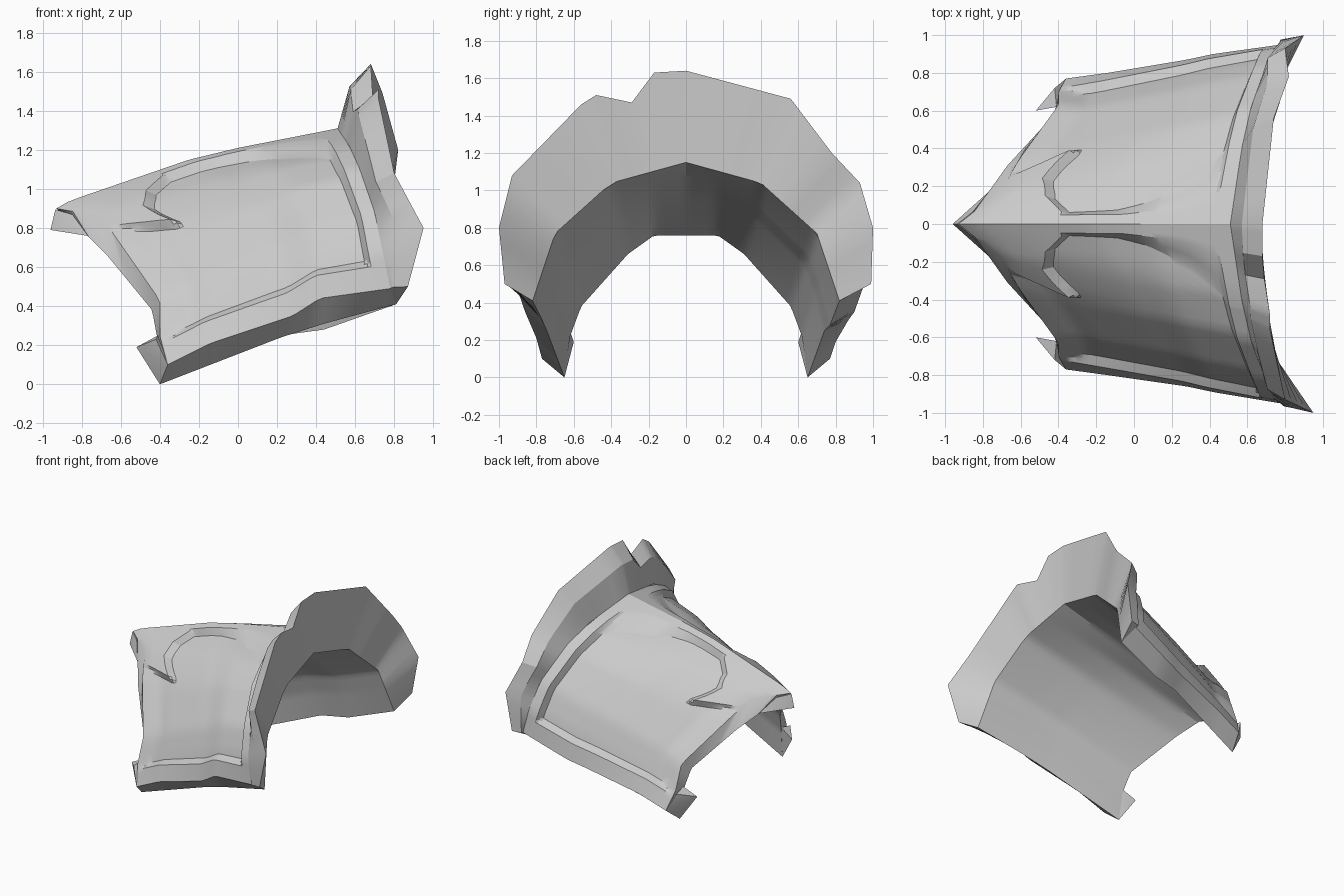
import bpy, bmesh, math
from mathutils import Vector

if "Cube" in bpy.data.objects:
    bpy.data.objects.remove(bpy.data.objects["Cube"])

steel = bpy.data.materials.new("light_grey")
steel.diffuse_color = (0.6, 0.6, 0.6, 1)
steel.use_nodes = True
steel.node_tree.nodes["Principled BSDF"].inputs["Base Color"].default_value = steel.diffuse_color


def V(pts):
    return [Vector(p) for p in pts]


def along(curve, t):
    """Point at fraction t of a polyline's length."""
    seg = [(b - a).length for a, b in zip(curve, curve[1:])]
    d = t * sum(seg)
    for i, s in enumerate(seg):
        if d <= s or i == len(seg) - 1:
            return curve[i].lerp(curve[i + 1], min(1, d / s))
        d -= s


def coons(ridge, bottom, cuff, end, u, v):
    """Patch spanned by four boundary curves (u around the arch, v along it)."""
    r, b, c, e = along(ridge, v), along(bottom, v), along(cuff, u), along(end, u)
    corners = (cuff[0] * (1 - v) + end[0] * v) * (1 - u) + (cuff[-1] * (1 - v) + end[-1] * v) * u
    return r * (1 - u) + b * u + c * (1 - v) + e * v - corners


def finish(name, bm, angle=25):
    bmesh.ops.remove_doubles(bm, verts=bm.verts, dist=0.0005)
    bmesh.ops.recalc_face_normals(bm, faces=bm.faces)
    me = bpy.data.meshes.new(name)
    bm.to_mesh(me)
    bm.free()
    me.materials.append(steel)
    ob = bpy.data.objects.new(name, me)
    bpy.context.collection.objects.link(ob)
    bpy.ops.object.select_all(action='DESELECT')
    ob.select_set(True)
    bpy.context.view_layer.objects.active = ob
    bpy.ops.object.shade_smooth_by_angle(angle=math.radians(angle))
    return ob


def hull(name, pts):
    bm = bmesh.new()
    for p in pts:
        bm.verts.new(p)
    bmesh.ops.convex_hull(bm, input=bm.verts)
    finish(name, bm)


# Boundary curves of one half, outer skin (lower edge differs front and back)
ridge_out = V([(-.93, 0, .9), (-.86, 0, .94), (-.25, 0, 1.15), (0, 0, 1.21), (.51, 0, 1.31)])
cuff_out = V([(-.93, 0, .9), (-.7, .18, .86), (-.61, .34, .73), (-.40, .63, .43),
              (-.40, .70, .25), (-.36, .77, .10)])
joint = V([(.51, 0, 1.31), (.57, .4, 1.22), (.62, .62, 1.11), (.70, .84, .88),
           (.74, .93, .68), (.78, .95, .49)])
bottom_out = {
    -1: V([(-.36, .77, .10), (-.14, .80, .21), (.28, .86, .35), (.42, .89, .44), (.78, .95, .49)]),
    1: V([(-.36, .77, .10), (-.14, .80, .19), (.28, .87, .31), (.42, .90, .35), (.78, .95, .49)])}
# Boundary curves of one half, inner skin
ridge_in = V([(-.77, 0, .76), (.67, 0, 1.15)])
cuff_in = V([(-.77, 0, .76), (-.77, .17, .76), (-.67, .31, .66),
             (-.44, .56, .38), (-.41, .62, .22), (-.40, .65, 0)])
inner_rim = V([(.67, 0, 1.15), (.70, .4, 1.04), (.75, .7, .77), (.81, .82, .41)])
bottom_in = {
    -1: V([(-.40, .65, 0), (.22, .74, .24), (.44, .77, .31), (.81, .82, .41)]),
    1: V([(-.40, .65, 0), (.22, .74, .25), (.44, .77, .28), (.81, .82, .41)])}


def table(pts, x):
    for (a, b), (c, d) in zip(pts, pts[1:]):
        if x <= c:
            return b + (d - b) * max(0, (x - a) / (c - a))
    return pts[-1][1]


# Panel outline in patch space: step top, step foot, hook edge, hook underside
U1, V1, W = .91, .94, .03


def top_edge(v):
    return table([(0, .05), (.6, .045), (.8, .07), (.94, .13)], v)


def top_foot(v):
    return table([(0, .08), (.55, .08), (.66, .11), (.82, .20), (.94, .33)], v)


def hook_edge(u):
    return table([(.06, .36), (.10, .31), (.16, .23), (.26, .16), (.33, .18), (.40, .22)], u)


def hook_under(v):
    return .29 + .5 * min(v, .22)


def steps(knots, counts):
    out = [0.0]
    for a, b, n in zip(knots, knots[1:], counts):
        out += [a + (b - a) * k / n for k in range(1, n + 1)]
    return out


def u_lines(v):
    a, f = top_edge(v), top_foot(v)
    h = max(hook_under(v), f + .03)
    return steps([0, a, f, h, h + W, U1 - W, U1, 1], [3, 2, 8, 2, 12, 2, 4])


def v_lines(u):
    h = hook_edge(u)
    return steps([0, h, h + W, V1 - W, V1, 1], [8, 2, 20, 2, 4])


def sink(u, v):
    a = top_edge(v)
    d = min((u - a) / (top_foot(v) - a), (V1 - v) / W, (U1 - u) / W,
            max(v - hook_edge(u), u - hook_under(v)) / W, v / .12)
    return .045 * max(0, min(1, d))


# Arched shell with recessed panels
NU, NV = 33, 36
bm = bmesh.new()
for side in (-1, 1):
    outer, inner = [], []
    args = (ridge_out, bottom_out[side], cuff_out, joint)
    for i in range(NU + 1):
        ro, ri = [], []
        for j in range(NV + 1):
            v = j / NV
            for _ in range(6):
                u = u_lines(v)[i]
                v = v_lines(u)[j]
            p = coons(*args, u, v)
            du = coons(*args, min(1, u + .05), v) - coons(*args, max(0, u - .05), v)
            dv = coons(*args, u, min(1, v + .05)) - coons(*args, u, max(0, v - .05))
            n = dv.cross(du).normalized()
            if n.dot(Vector((0, p.y, p.z - .3))) < 0:
                n = -n
            p = p - n * sink(u, v)
            q = coons(ridge_in, bottom_in[side], cuff_in, inner_rim, i / NU, j / NV)
            ro.append(bm.verts.new((p.x, side * p.y, p.z)))
            ri.append(bm.verts.new((q.x, side * q.y, q.z)))
        outer.append(ro)
        inner.append(ri)
    for i in range(NU):
        for g in (outer, inner):
            for j in range(NV):
                bm.faces.new((g[i][j], g[i + 1][j], g[i + 1][j + 1], g[i][j + 1]))
        bm.faces.new((outer[i][0], outer[i + 1][0], inner[i + 1][0], inner[i][0]))
    for j in range(NV):
        bm.faces.new((outer[NU][j], outer[NU][j + 1], inner[NU][j + 1], inner[NU][j]))
finish("arched_shell", bm)


def angle(p):
    return math.pi / 2 - math.atan2(p.z - .4, abs(p.y))


def at_angle(curve, f):
    """Point of a half arch at fraction f of its sweep from the top."""
    a = f * angle(curve[-1])
    for p, q in zip(curve, curve[1:]):
        if a <= angle(q) + 1e-6:
            lo, hi = 0.0, 1.0
            for _ in range(30):
                m = (lo + hi) / 2
                lo, hi = (m, hi) if angle(p.lerp(q, m)) < a else (lo, m)
            return p.lerp(q, lo)
    return curve[-1].copy()


# Flared collar with a notched rim
corners = V([(.87, -.97, .5), (.95, -1, .8), (.80, -.93, 1.08), (.72, -.56, 1.46), (.72, -.48, 1.51),
             (.69, -.29, 1.47), (.68, -.17, 1.63), (.68, 0, 1.64), (.74, .56, 1.49),
             (.82, .78, 1.2), (.80, .93, 1.04), (.90, 1, .8), (.85, .99, .5)])
rim = [p.lerp(q, k / 4) for p, q in zip(corners, corners[1:]) for k in range(4)] + [corners[-1]]
bm = bmesh.new()
rows = []
for r in rim:
    f = angle(r) / angle(rim[0] if r.y < 0 else rim[-1])
    s = -1 if r.y < 0 else 1
    a, c = at_angle(joint, f), at_angle(inner_rim, f)
    a.y, c.y = a.y * s, c.y * s
    b = r.lerp(a, .35) - Vector((.05, 0, 0))
    rows.append([bm.verts.new(p) for p in (a, b, r, c)])
for p, q in zip(rows, rows[1:]):
    for k in range(3):
        bm.faces.new((p[k], p[k + 1], q[k + 1], q[k]))
for end in (rows[0], rows[-1]):
    bm.faces.new(end)
finish("flared_collar", bm)

# Beak at the top of the cuff
hull("cuff_beak", [(-.96, 0, .79), (-.935, 0, .895), (-.77, .17, .76), (-.77, -.17, .76),
                   (-.72, .17, .83), (-.72, -.17, .83), (-.77, 0, .85)])

# Pointed tabs at the lower cuff corners
for side, name in ((-1, "front_tab"), (1, "back_tab")):
    hull(name, [(x, side * y, z) for x, y, z in (
        (-.52, .60, .19), (-.42, .72, .23), (-.36, .77, .10), (-.40, .65, .0),
        (-.41, .62, .25), (-.30, .69, .10))])
